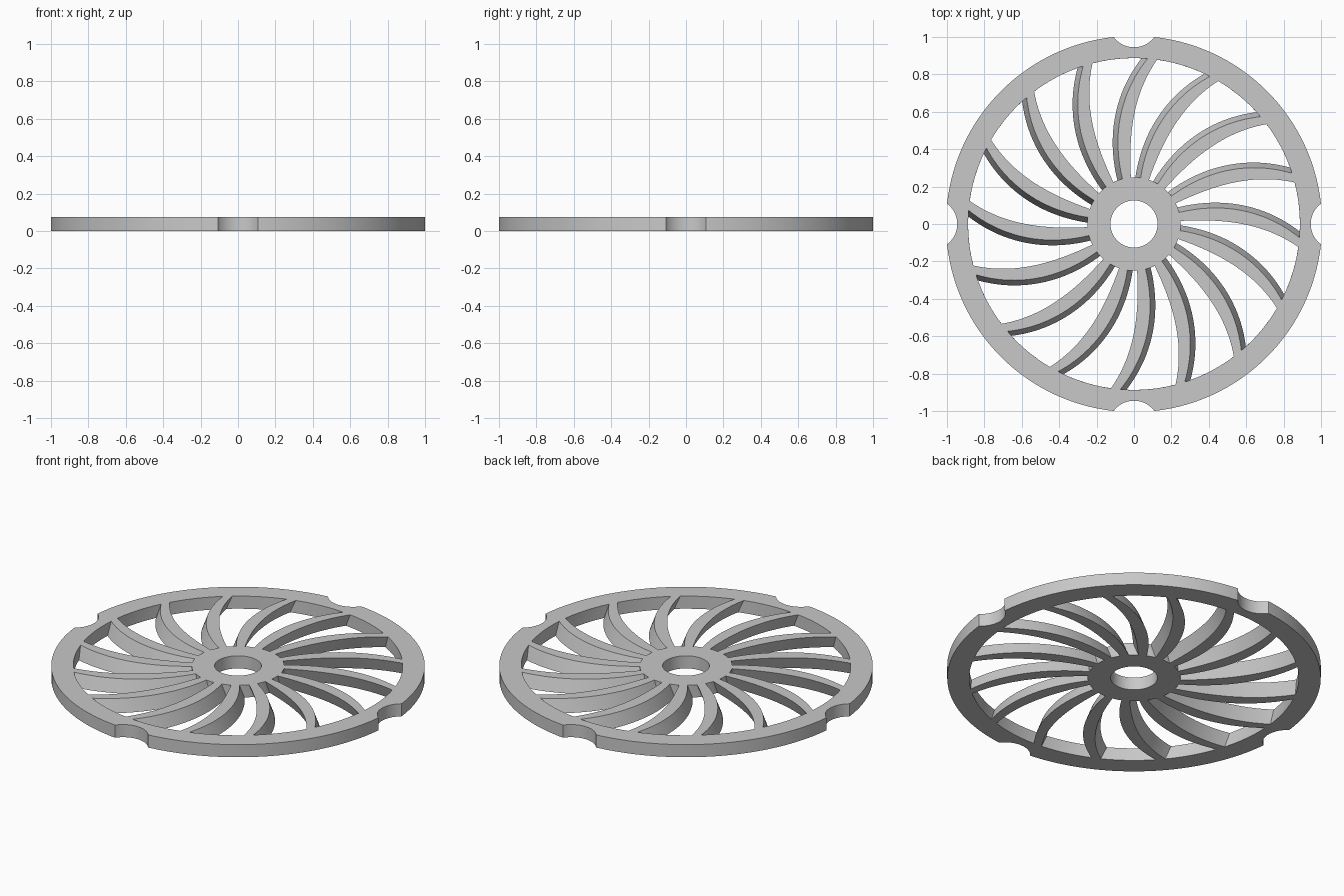
import bpy, bmesh, math
from math import radians, cos, sin

HEIGHT, RIM, RIM_IN, HUB, BORE = 0.075, 1.0055, 0.887, 0.25, 0.126
BLADES, STEPS = 16, 24

old = bpy.data.objects.get("Cube")
if old:
    bpy.data.objects.remove(old, do_unlink=True)

grey = bpy.data.materials.new("light_grey")
grey.use_nodes = True
colour = (0.58, 0.58, 0.58, 1)
grey.diffuse_color = colour
grey.node_tree.nodes["Principled BSDF"].inputs["Base Color"].default_value = colour


def prism(bm, low, high):
    """Closed solid between two matching outlines."""
    a = [bm.verts.new(p) for p in low]
    b = [bm.verts.new(p) for p in high]
    bm.faces.new(a[::-1])
    bm.faces.new(b)
    for i in range(len(a)):
        j = (i + 1) % len(a)
        bm.faces.new((a[i], a[j], b[j], b[i]))


def circle(x, y, radius, z, count):
    return [(x + radius * cos(math.tau * i / count),
             y + radius * sin(math.tau * i / count), z) for i in range(count)]


def cylinder(bm, x, y, radius, low, high, count):
    prism(bm, circle(x, y, radius, low, count), circle(x, y, radius, high, count))


def slot_outline(turn, z):
    """Gap between two curved, leaning blades at height z."""
    drop = 1 - z / HEIGHT

    def side(t, start, linear, square, lean):
        r = HUB + (RIM_IN - HUB) * t
        shift = 0.028 * math.hypot(1, 0.65 * r) / r
        return r, turn + radians(start + linear * t + square * t * t) + shift * lean

    ts = [i / STEPS for i in range(STEPS + 1)]
    near = [side(t, 20.8, -17.6, -5.8, drop - 1) for t in ts]
    far = [side(t, 26.3, -2.5, -9.3, drop) for t in ts]

    def arc(p, q, n):
        return [(p[0], p[1] + (q[1] - p[1]) * i / n) for i in range(1, n)]

    loop = near + arc(near[-1], far[-1], 10) + far[::-1] + arc(far[0], near[0], 5)
    return [(r * cos(a), r * sin(a), z) for r, a in loop]


def make_object(name, bm):
    bmesh.ops.recalc_face_normals(bm, faces=bm.faces)
    mesh = bpy.data.meshes.new(name)
    bm.to_mesh(mesh)
    bm.free()
    mesh.materials.append(grey)
    obj = bpy.data.objects.new(name, mesh)
    bpy.context.collection.objects.link(obj)
    return obj


# Solid disc
bm = bmesh.new()
cylinder(bm, 0, 0, RIM, 0, HEIGHT, 160)
wheel = make_object("bladed_wheel", bm)

# Cutters: slots between blades, rim notches, centre bore
LOW, HIGH = -0.02, HEIGHT + 0.02
bm = bmesh.new()
for i in range(BLADES):
    turn = math.tau * i / BLADES
    prism(bm, slot_outline(turn, LOW), slot_outline(turn, HIGH))
for i in range(4):
    a = math.tau * i / 4
    cylinder(bm, 1.08 * cos(a), 1.08 * sin(a), 0.135, LOW, HIGH, 64)
cylinder(bm, 0, 0, BORE, LOW, HIGH, 64)
cutter = make_object("wheel_cutter", bm)
cutter.hide_render = True

cut = wheel.modifiers.new("cut_openings", "BOOLEAN")
cut.operation = "DIFFERENCE"
cut.solver = "EXACT"
cut.object = cutter

# Bake the cut and shade curved walls smoothly
bpy.ops.object.select_all(action="DESELECT")
wheel.select_set(True)
bpy.context.view_layer.objects.active = wheel
bpy.ops.object.modifier_apply(modifier=cut.name)
bpy.data.objects.remove(cutter, do_unlink=True)
bpy.ops.object.shade_smooth_by_angle(angle=radians(30))
